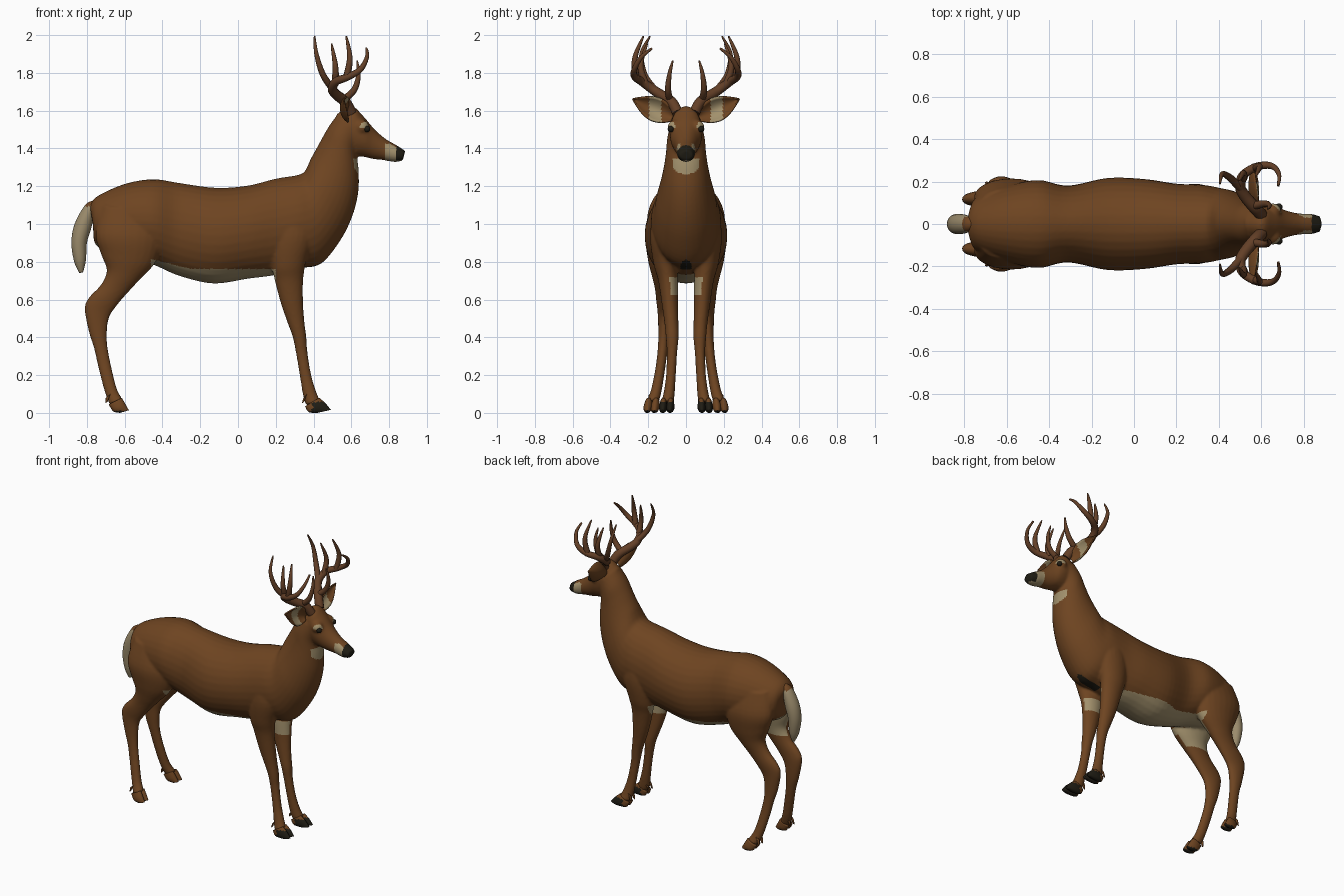
import bpy, bmesh, math
from mathutils import Vector, Matrix

if "Cube" in bpy.data.objects:
    bpy.data.objects.remove(bpy.data.objects["Cube"])


def material(name, rgb):
    m = bpy.data.materials.new(name)
    m.diffuse_color = (*rgb, 1)
    m.use_nodes = True
    m.node_tree.nodes["Principled BSDF"].inputs["Base Color"].default_value = m.diffuse_color
    return m


BROWN = material("brown coat", (0.155, 0.058, 0.015))
CREAM = material("cream fur", (0.36, 0.28, 0.15))
DARK = material("dark hoof and nose", (0.014, 0.012, 0.007))
ANTLER = material("antler brown", (0.125, 0.05, 0.02))
TAIL = material("tail fur", (0.33, 0.26, 0.15))


def smooth_path(pts, sub=5):
    """Catmull-Rom interpolation of tuples of any length."""
    out = []
    for i in range(len(pts) - 1):
        a, b, c, d = (pts[max(i - 1, 0)], pts[i], pts[i + 1], pts[min(i + 2, len(pts) - 1)])
        for k in range(sub):
            t = k / sub
            out.append([0.5 * (2 * q + (r - p) * t + (2 * p - 5 * q + 4 * r - s) * t * t
                               + (3 * q - p - 3 * r + s) * t ** 3) for p, q, r, s in zip(a, b, c, d)])
    return out + [list(pts[-1])]


def loft(bm, stations, side=1, n=24, dy=0.0):
    """Station: x, z of one edge, x, z of the opposite edge, centre y, half width."""
    rings = []
    for x1, z1, x2, z2, y, w in smooth_path(stations):
        ring = []
        for k in range(n):
            a = 2 * math.pi * k / n
            c, s = math.cos(a), math.sin(a)
            ring.append(bm.verts.new(((x1 + x2) / 2 + c * (x1 - x2) / 2,
                                      side * (y + dy + s * w),
                                      (z1 + z2) / 2 + c * (z1 - z2) / 2)))
        rings.append(ring)
    for r, q in zip(rings, rings[1:]):
        for k in range(n):
            bm.faces.new((r[k], r[(k + 1) % n], q[(k + 1) % n], q[k]))
    bm.faces.new(rings[0])
    bm.faces.new(rings[-1])


def make(name, bm):
    bmesh.ops.recalc_face_normals(bm, faces=bm.faces)
    me = bpy.data.meshes.new(name)
    bm.to_mesh(me)
    bm.free()
    ob = bpy.data.objects.new(name, me)
    bpy.context.collection.objects.link(ob)
    return ob


def bake(ob):
    dg = bpy.context.evaluated_depsgraph_get()
    me = bpy.data.meshes.new_from_object(ob.evaluated_get(dg))
    ob.modifiers.clear()
    ob.data = me


def paint(ob, mats, rule=lambda c, n: 0):
    me = ob.data
    me.materials.clear()
    for m in mats:
        me.materials.append(m)
    for p in me.polygons:
        p.use_smooth = True
        p.material_index = rule(p.center, p.normal)


# Body: torso running into chest and neck
torso = [(-.785, 1.10, -.765, .98, 0, .06), (-.74, 1.15, -.745, .88, 0, .125),
         (-.60, 1.212, -.58, .82, 0, .182), (-.45, 1.237, -.45, .785, 0, .207),
         (-.31, 1.217, -.31, .725, 0, .181), (-.12, 1.192, -.13, .685, 0, .217),
         (.05, 1.203, .05, .71, 0, .212), (.20, 1.24, .20, .73, 0, .19),
         (.31, 1.258, .33, .765, 0, .185), (.35, 1.275, .44, .79, 0, .172),
         (.37, 1.31, .54, .91, 0, .158), (.385, 1.345, .605, 1.04, 0, .138),
         (.41, 1.39, .637, 1.17, 0, .12), (.44, 1.445, .638, 1.29, 0, .107),
         (.48, 1.515, .63, 1.38, 0, .10), (.53, 1.585, .66, 1.44, 0, .085)]
head = [(.52, 1.58, .57, 1.38, 0, .07), (.60, 1.625, .62, 1.36, 0, .085),
        (.66, 1.575, .67, 1.355, 0, .083), (.72, 1.505, .71, 1.345, 0, .064),
        (.78, 1.452, .77, 1.338, 0, .05), (.84, 1.417, .83, 1.328, 0, .048),
        (.885, 1.388, .872, 1.335, 0, .036)]
foreleg = [(.36, 1.10, .20, 1.10, .10, .07), (.40, .95, .17, .92, .115, .075),
           (.36, .80, .18, .78, .11, .062), (.345, .70, .195, .70, .095, .052),
           (.345, .58, .23, .57, .085, .043), (.352, .48, .265, .47, .077, .037),
           (.362, .40, .29, .40, .073, .034), (.368, .32, .308, .31, .074, .027),
           (.388, .20, .328, .19, .08, .026), (.415, .11, .345, .09, .09, .03),
           (.435, .065, .36, .04, .10, .035)]
hindleg = [(-.42, 1.05, -.72, 1.10, .10, .07), (-.40, .93, -.755, .95, .125, .088),
           (-.435, .80, -.725, .84, .125, .078), (-.525, .70, -.695, .755, .125, .056),
           (-.58, .64, -.725, .68, .122, .043), (-.64, .57, -.79, .61, .12, .037),
           (-.68, .51, -.812, .55, .117, .033), (-.693, .44, -.79, .43, .117, .03),
           (-.692, .36, -.762, .34, .122, .027), (-.672, .25, -.738, .235, .135, .026),
           (-.642, .13, -.705, .11, .157, .029), (-.61, .07, -.68, .045, .178, .034)]
bm = bmesh.new()
loft(bm, torso, n=32)
loft(bm, head)
for s in (1, -1):
    loft(bm, foreleg, s)
    loft(bm, hindleg, s)
    # Brow bulge around the eye
    bmesh.ops.create_uvsphere(bm, u_segments=16, v_segments=10, radius=.04,
                              matrix=Matrix.Translation((.655, s * .058, 1.512)))
body = make("body", bm)
rm = body.modifiers.new("merge", 'REMESH')
rm.mode, rm.voxel_size = 'VOXEL', 0.0085
sm = body.modifiers.new("soften", 'SMOOTH')
sm.factor, sm.iterations = 0.5, 4
bake(body)
EYE = Vector((.68, .087, 1.507))


def coat(c, n):
    ay, inward = abs(c.y), n.y * c.y < -.02
    if (c.x > .838 and 1.337 < c.z) or \
            (c.x > .3 and (c.y / .032) ** 2 + ((c.z - .765) / .045) ** 2 < 1 and n.z < .2):
        return 2                                     # nose, brisket spot
    if .78 < c.x and c.z < 1.425 and (ay > .03 or n.z < 0):
        return 1                                     # muzzle band and chin
    if (Vector((c.x, ay, c.z)) - EYE).length < .036 and c.z > 1.507:
        return 1                                     # eye ring
    if c.x > .55 and n.x > .2 and 1.265 + 6 * ay * ay < c.z < 1.345 and ay < .07:
        return 1                                     # throat
    if -.46 < c.x < .2 and c.z < .762 + max(0, -.25 - c.x) * .25 and ay < .19:
        return 1                                     # belly
    if c.x > .2 and .625 < c.z < .715 and inward:
        return 1                                     # inner forelegs
    if c.x < -.42 and .70 < c.z < .9 and (inward or ay < .06) and ay < .12:
        return 1                                     # inner thighs
    return 0


paint(body, (BROWN, CREAM, DARK), coat)

# Cloven hooves with dewclaws
fore_toe = [(.43, .08, .355, .035, .10, .017), (.462, .052, .375, .004, .102, .022),
            (.492, .016, .42, 0, .104, .014)]
hind_toe = [(-.615, .08, -.685, .045, .178, .018), (-.598, .05, -.66, .008, .183, .023),
            (-.578, .014, -.625, 0, .186, .015)]
fore_dew = [(.365, .10, .345, .075, .095, .009), (.352, .06, .338, .05, .098, .006)]
hind_dew = [(-.675, .10, -.70, .08, .17, .009), (-.69, .06, -.702, .05, .175, .006)]
for name, toe, dew, rule in (
        ("front_hoof", fore_toe, fore_dew, lambda c, n: int(c.x > .395 and c.z < .06 or c.z < .012)),
        ("hind_hoof", hind_toe, hind_dew, lambda c, n: int(c.z < .01))):
    for s, label in ((1, "left"), (-1, "right")):
        bm = bmesh.new()
        for d in (-.019, .019):
            loft(bm, toe, s, 14, d)
            loft(bm, dew, s, 10, d)
        paint(make(f"{name}_{label}", bm), (BROWN, DARK), rule)

# Tail
bm = bmesh.new()
loft(bm, [(-.765, 1.125, -.76, 1.08, 0, .025), (-.81, 1.10, -.763, 1.05, 0, .04),
          (-.865, 1.00, -.775, .985, 0, .048), (-.882, .90, -.80, .90, 0, .045),
          (-.867, .80, -.805, .81, 0, .034), (-.84, .74, -.82, .745, 0, .012)])
paint(make("tail", bm), (TAIL, BROWN), lambda c, n: int(c.z > 1.095))

# Ears, eyes and antlers, mirrored
beam = [(.60, .045, 1.59), (.57, .075, 1.645), (.52, .135, 1.685), (.50, .18, 1.715),
        (.52, .235, 1.755), (.585, .272, 1.78), (.65, .273, 1.82), (.683, .235, 1.885), (.68, .18, 1.93)]
tines = [[(.505, .165, 1.71), (.45, .22, 1.79), (.415, .235, 1.90), (.405, .19, 1.995)],
         [(.515, .215, 1.745), (.515, .24, 1.84), (.495, .205, 1.955)],
         [(.575, .265, 1.775), (.592, .27, 1.88), (.573, .225, 1.995)],
         [(.555, .085, 1.655), (.615, .095, 1.71), (.638, .088, 1.79), (.63, .07, 1.865)]]


def antler(name, s):
    cu = bpy.data.curves.new(name, 'CURVE')
    cu.dimensions, cu.bevel_depth, cu.bevel_resolution, cu.use_fill_caps = '3D', 1.0, 3, True
    for path, r0 in [(beam, .029)] + [(t, .019) for t in tines]:
        pts = smooth_path(path, 6)
        sp = cu.splines.new('POLY')
        sp.points.add(len(pts) - 1)
        for i, (p, q) in enumerate(zip(sp.points, pts)):
            p.co = (q[0], s * q[1], q[2], 1)
            p.radius = r0 * (1 - .8 * (i / (len(pts) - 1)) ** 1.8)
    tmp = bpy.data.objects.new(name + "_curve", cu)
    bpy.context.collection.objects.link(tmp)
    me = bpy.data.meshes.new_from_object(tmp.evaluated_get(bpy.context.evaluated_depsgraph_get()))
    bpy.data.objects.remove(tmp)
    ob = bpy.data.objects.new(name, me)
    bpy.context.collection.objects.link(ob)
    paint(ob, (ANTLER,))


def ear(name, s):
    bm = bmesh.new()
    base, tip, across = Vector((.575, .07, 1.565)), Vector((.56, .282, 1.662)), Vector((0, -.42, .91))
    nu, nv, grid = 28, 12, []
    for i in range(nu + 1):
        u = i / nu
        h = .02 * (1 - u) + .05 * math.sin(math.pi * u ** .9) + .001
        row = []
        for j in range(nv + 1):
            v = 2 * j / nv - 1
            p = base.lerp(tip, u) + across * (v * h)
            p.x += .65 * h * (v * v - .6)
            row.append(bm.verts.new((p.x, s * p.y, p.z)))
        grid.append(row)
    for a, b in zip(grid, grid[1:]):
        for j in range(nv):
            bm.faces.new((a[j], a[j + 1], b[j + 1], b[j]))
    ob = make(name, bm)
    so = ob.modifiers.new("thickness", 'SOLIDIFY')
    so.thickness, so.offset = .009, 0
    bake(ob)
    paint(ob, (BROWN, CREAM), lambda c, n: int(n.x > .2 and .13 < abs(c.y) < .195))


for s, label in ((1, "left"), (-1, "right")):
    antler(f"antler_{label}", s)
    ear(f"ear_{label}", s)
    bm = bmesh.new()
    bmesh.ops.create_uvsphere(bm, u_segments=16, v_segments=10, radius=.017,
                              matrix=Matrix.Translation((.683, s * .08, 1.503)))
    paint(make(f"eye_{label}", bm), (DARK,))
